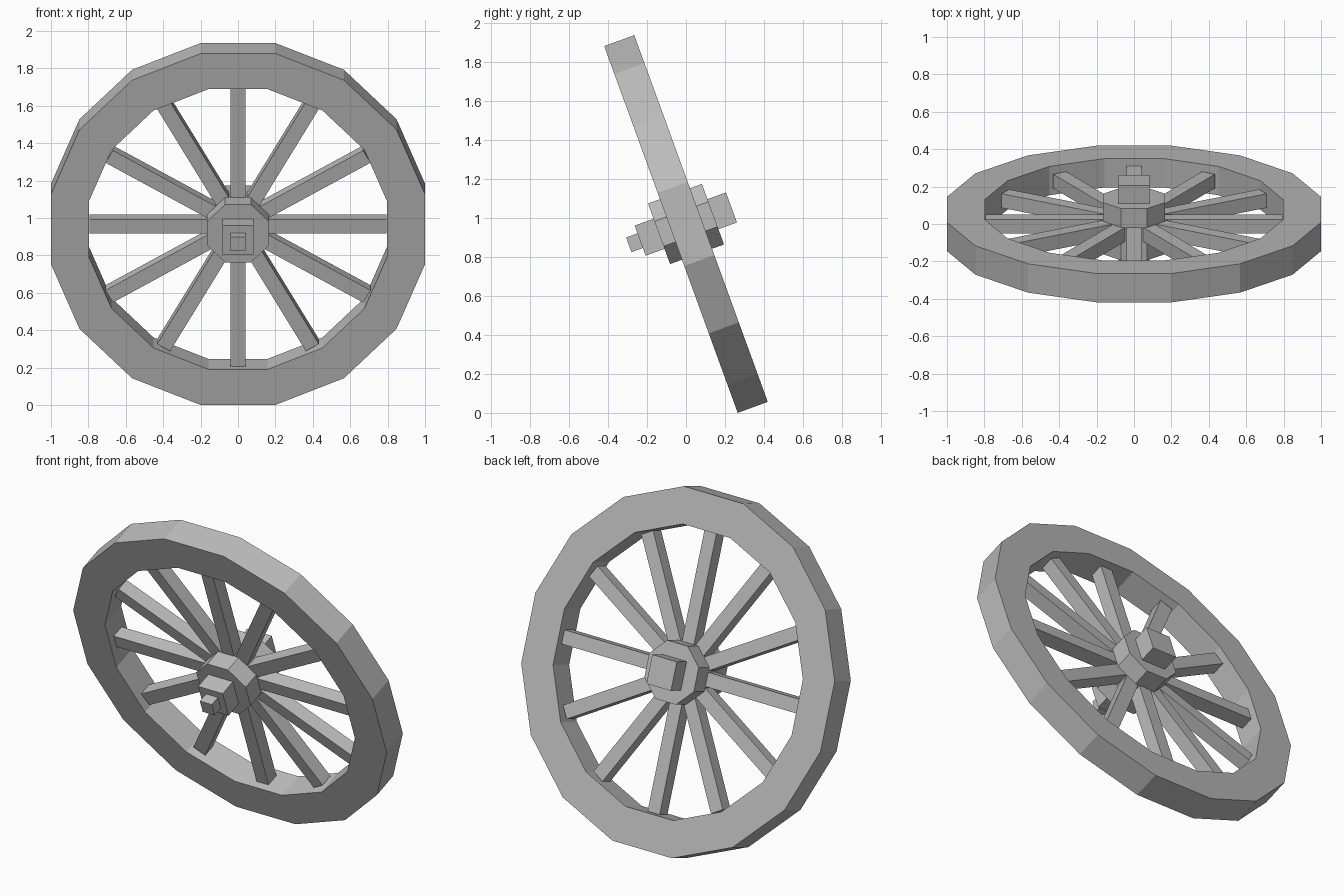
import bpy
import bmesh
from math import cos, pi, radians
from mathutils import Matrix

if "Cube" in bpy.data.objects:
    bpy.data.objects.remove(bpy.data.objects["Cube"])

# One plain grey for the whole wheel
grey = bpy.data.materials.new("plain grey")
grey.use_nodes = True
grey.diffuse_color = (0.5, 0.5, 0.5, 1)
grey.node_tree.nodes["Principled BSDF"].inputs["Base Color"].default_value = (0.5, 0.5, 0.5, 1)

# The wheel's axle lies along its own y, and the whole wheel leans forward
LEAN = Matrix.Translation((0, 0, 0.968)) @ Matrix.Rotation(radians(20), 4, "X")
TO_AXLE = Matrix.Rotation(pi / 2, 4, "X")


def finish(name, bm, turn=0.0):
    bmesh.ops.recalc_face_normals(bm, faces=bm.faces[:])
    mesh = bpy.data.meshes.new(name)
    bm.to_mesh(mesh)
    bm.free()
    mesh.materials.append(grey)
    obj = bpy.data.objects.new(name, mesh)
    obj.matrix_world = LEAN @ Matrix.Rotation(turn, 4, "Y")
    bpy.context.collection.objects.link(obj)
    return obj


def box(name, low, high, turn=0.0):
    bm = bmesh.new()
    size = [b - a for a, b in zip(low, high)]
    middle = [(a + b) / 2 for a, b in zip(low, high)]
    bmesh.ops.create_cube(bm, size=1, matrix=Matrix.Translation(middle) @ Matrix.Diagonal((*size, 1)))
    return finish(name, bm, turn)


def circle(bm, sides, apothem, y):
    # Regular polygon around the axle, with a flat side at the top
    place = Matrix.Translation((0, y, 0)) @ TO_AXLE @ Matrix.Rotation(pi / sides, 4, "Z")
    return bmesh.ops.create_circle(bm, segments=sides, radius=apothem / cos(pi / sides), matrix=place)["verts"]


# Rim: a sixteen-sided ring of rectangular section
SIDES, HALF = 16, 0.082
bm = bmesh.new()
rings = [circle(bm, SIDES, r, y) for r, y in
         ((1.0, -HALF), (1.0, HALF), (0.797, HALF), (0.797, -HALF))]
for k, ring in enumerate(rings):
    after = rings[(k + 1) % len(rings)]
    for i in range(SIDES):
        j = (i + 1) % SIDES
        bm.faces.new((ring[i], ring[j], after[j], after[i]))
finish("rim", bm)

# Hub: an eight-sided block
bm = bmesh.new()
bmesh.ops.create_cone(bm, cap_ends=True, segments=8, radius1=0.165 / cos(pi / 8),
                      radius2=0.165 / cos(pi / 8), depth=0.294,
                      matrix=TO_AXLE @ Matrix.Rotation(pi / 8, 4, "Z"))
finish("hub", bm)

# Square axle block through the hub, with a small pin at the front
box("axle_block", (-0.082, -0.25, -0.082), (0.082, 0.248, 0.082))
box("axle_pin", (-0.04, -0.312, -0.04), (0.04, -0.24, 0.04))

# Twelve square spokes
for n in range(12):
    box(f"spoke_{n + 1}", (-0.04, -0.04, 0.1), (0.04, 0.04, 0.795), n * pi / 6)
